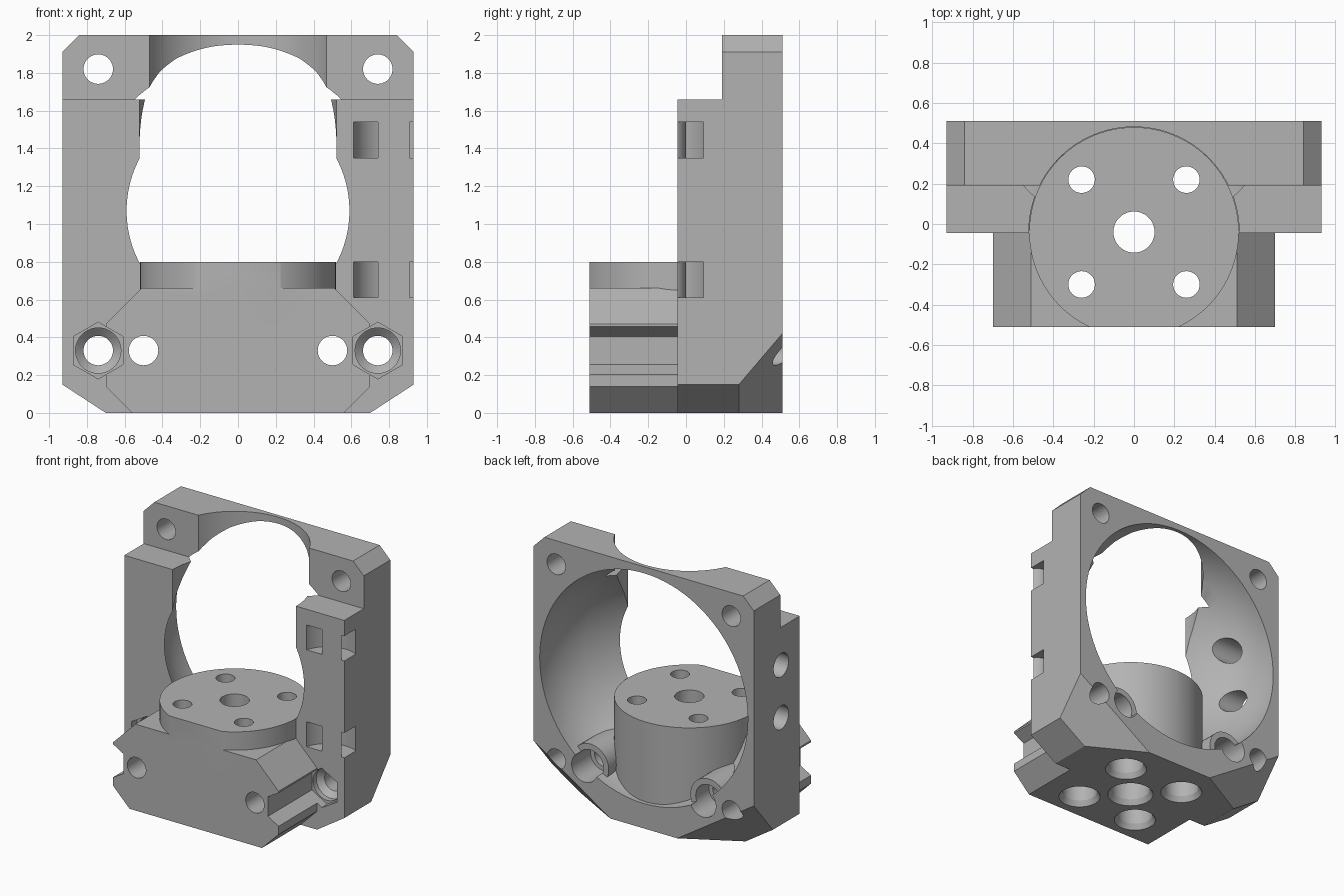
import bpy, bmesh
from math import pi, cos, sin, radians
from mathutils import Matrix, Vector

cube = bpy.data.objects.get("Cube")
if cube:
    bpy.data.objects.remove(cube)

grey = bpy.data.materials.new("plain_grey")
grey.use_nodes = True
colour = (0.45, 0.45, 0.45, 1)
grey.diffuse_color = colour
grey.node_tree.nodes["Principled BSDF"].inputs["Base Color"].default_value = colour

ALONG_Y = Matrix.Rotation(-pi / 2, 4, 'X')
ALONG_X = Matrix.Rotation(pi / 2, 4, 'Y')


def finish(bm, name):
    bmesh.ops.recalc_face_normals(bm, faces=bm.faces)
    mesh = bpy.data.meshes.new(name)
    bm.to_mesh(mesh)
    bm.free()
    mesh.materials.append(grey)
    obj = bpy.data.objects.new(name, mesh)
    bpy.context.collection.objects.link(obj)
    return obj


def prism(name, outline, y0, y1, planes=()):
    """Extrude an x-z outline along y, then trim by planes (point, kept side)."""
    bm = bmesh.new()
    face = bm.faces.new([bm.verts.new((x, y0, z)) for x, z in outline])
    ext = bmesh.ops.extrude_face_region(bm, geom=[face])["geom"]
    verts = [v for v in ext if isinstance(v, bmesh.types.BMVert)]
    bmesh.ops.translate(bm, verts=verts, vec=(0, y1 - y0, 0))
    bmesh.ops.recalc_face_normals(bm, faces=bm.faces)
    for point, normal in planes:
        geom = bm.verts[:] + bm.edges[:] + bm.faces[:]
        cut = bmesh.ops.bisect_plane(bm, geom=geom, plane_co=point,
                                     plane_no=normal, clear_inner=True)["geom_cut"]
        edges = [e for e in cut if isinstance(e, bmesh.types.BMEdge)]
        bmesh.ops.holes_fill(bm, edges=edges, sides=0)
    return finish(bm, name)


def box(name, x0, x1, y0, y1, z0, z1):
    return prism(name, [(x0, z0), (x1, z0), (x1, z1), (x0, z1)], y0, y1)


def lathe(name, profile, at=(0, 0, 0), turn=Matrix(), sides=48):
    """Closed turned solid from (radius, height) points."""
    bm = bmesh.new()
    rings = []
    for r, h in profile:
        ring = []
        for i in range(sides):
            a = 2 * pi * i / sides
            co = turn @ Vector((r * cos(a), r * sin(a), h))
            ring.append(bm.verts.new(co + Vector(at)))
        rings.append(ring)
    for low, high in zip(rings, rings[1:]):
        for i in range(sides):
            j = (i + 1) % sides
            bm.faces.new((low[i], low[j], high[j], high[i]))
    bm.faces.new(rings[0])
    bm.faces.new(rings[-1])
    return finish(bm, name)


def rod(r, h0, h1, at, turn=Matrix(), sides=40):
    return lathe("rod", [(r, h0), (r, h1)], at, turn, sides)


def combine(target, tool, operation='DIFFERENCE'):
    tool.hide_render = True
    mod = target.modifiers.new("combine", 'BOOLEAN')
    mod.operation = operation
    mod.solver = 'EXACT'
    mod.object = tool
    bpy.context.view_layer.objects.active = target
    bpy.ops.object.modifier_apply(modifier=mod.name)
    bpy.data.objects.remove(tool)


def mirrored(half):
    return half + [(-x, z) for x, z in reversed(half)]


# Upright frame with chamfered corners and sloped lower back corners
slopes = [((s * 0.93, 0.28, 0.15), (-s * 0.65, -1.174, 1)) for s in (-1, 1)]
body = prism("fan_mount_body",
             mirrored([(0.70, 0), (0.93, 0.15), (0.93, 1.91), (0.84, 2)]),
             -0.045, 0.51, slopes)
combine(body, box("top_step", -1, 1, -0.2, 0.19, 1.66, 2.1))

# Round bowl opening at the back
bowl = [(0.57, -0.06), (0.65, 0), (0.715, 0.07), (0.765, 0.13), (0.805, 0.19),
        (0.845, 0.28), (0.87, 0.37), (0.88, 0.46), (0.88, 0.6)]
combine(body, lathe("bowl", bowl, (0, 0, 1.07), ALONG_Y, 96))

# Front block, round pedestal and screw bosses
block = prism("front_block",
              mirrored([(0.56, 0), (0.70, 0.14), (0.70, 0.47), (0.51, 0.66)]),
              -0.51, -0.035)
combine(body, block, 'UNION')
pedestal = rod(0.52, 0.05, 0.9, (0, -0.04, 0), sides=96)
combine(pedestal, box("front_trim", -1, 1, -1, -0.51, -1, 2))
combine(body, pedestal, 'UNION')
for s in (-1, 1):
    combine(body, rod(0.155, -0.1, 0.44, (s * 0.5, 0, 0.33), ALONG_Y), 'UNION')

# Vertical bore above the pedestal
combine(body, rod(0.522, 0.8, 2.2, (0, -0.04, 0), sides=96))

# Pedestal holes with wide, chamfered sockets underneath
for x, y in [(sx * 0.26, -0.04 + sy * 0.26) for sx in (-1, 1) for sy in (-1, 1)]:
    socket = [(0.16, -0.02), (0.125, 0.04), (0.125, 0.5), (0.066, 0.501), (0.066, 1)]
    combine(body, lathe("socket", socket, (x, y, 0), sides=32))
centre = [(0.175, -0.02), (0.14, 0.04), (0.14, 0.5), (0.102, 0.501), (0.102, 1)]
combine(body, lathe("centre_socket", centre, (0, -0.04, 0)))

# Screw holes through the depth, with nut recesses
for s in (-1, 1):
    combine(body, rod(0.078, -1, 1, (s * 0.74, 0, 1.82), ALONG_Y))
    nut = ALONG_Y @ Matrix.Rotation(radians(30), 4, 'Z')
    combine(body, rod(0.15, -1, 0.02, (s * 0.74, 0, 0.33), nut, 6))
    step = [(0.12, -0.2), (0.12, 0.06), (0.078, 0.1), (0.078, 1)]
    combine(body, lathe("lower_hole", step, (s * 0.74, 0, 0.33), ALONG_Y))
    bore = [(0.078, -1), (0.078, 0.28), (0.11, 0.281), (0.11, 1)]
    combine(body, lathe("boss_hole", bore, (s * 0.5, 0, 0.33), ALONG_Y))

# Two cross holes in the right wall
for z in (0.97, 1.37):
    combine(body, rod(0.09, -1.2, -0.4, (0, 0.18, z), ALONG_X))

# Curved tie slots round the front left edge
for z in (0.61, 1.35):
    ring = rod(0.22, z, z + 0.19, (0.825, -0.1, 0))
    combine(ring, rod(0.1, z - 0.1, z + 0.3, (0.825, -0.1, 0)))
    combine(body, ring)

# Smooth curves, crisp edges
bpy.ops.object.select_all(action='DESELECT')
body.select_set(True)
bpy.context.view_layer.objects.active = body
bpy.ops.object.shade_smooth_by_angle(angle=radians(25))
